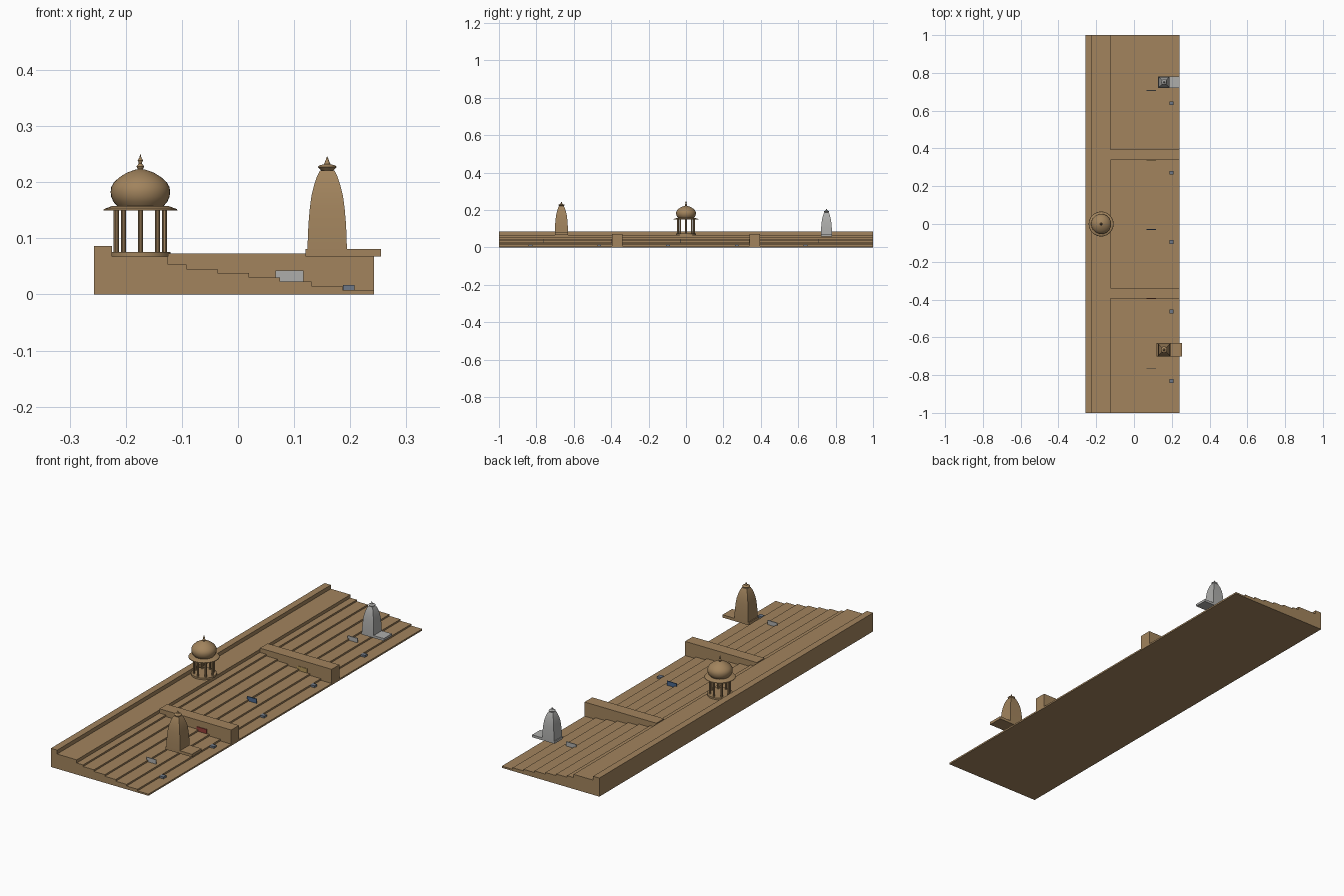
import bpy, bmesh, math

if "Cube" in bpy.data.objects:
    bpy.data.objects.remove(bpy.data.objects["Cube"])


def material(name, rgb):
    m = bpy.data.materials.new(name)
    m.diffuse_color = (*rgb, 1)
    m.use_nodes = True
    m.node_tree.nodes["Principled BSDF"].inputs["Base Color"].default_value = m.diffuse_color
    return m


STONE = material("sandstone", (0.36, 0.23, 0.11))
PALE = material("pale_stone", (0.42, 0.42, 0.41))
SLATE = material("slate", (0.16, 0.19, 0.24))
BLUE = material("blue_cloth", (0.07, 0.14, 0.27))
RED = material("red_cloth", (0.30, 0.05, 0.04))
OCHRE = material("ochre_cloth", (0.45, 0.30, 0.10))


def finish(name, bm, mat, smooth=False):
    bmesh.ops.recalc_face_normals(bm, faces=bm.faces)
    me = bpy.data.meshes.new(name)
    bm.to_mesh(me)
    bm.free()
    me.materials.append(mat)
    ob = bpy.data.objects.new(name, me)
    bpy.context.collection.objects.link(ob)
    if smooth:
        bpy.ops.object.select_all(action='DESELECT')
        ob.select_set(True)
        bpy.context.view_layer.objects.active = ob
        bpy.ops.object.shade_smooth_by_angle(angle=math.radians(35))
    return ob


def box(name, x, y, z, mat):
    bm = bmesh.new()
    bmesh.ops.create_cube(bm, size=1)
    for v in bm.verts:
        v.co = [(a + b) / 2 + c * (b - a) for (a, b), c in zip((x, y, z), v.co)]
    return finish(name, bm, mat)


def lathe(name, profile, centre, mat, sides=32, scale=1.0, smooth=True):
    # profile of (radius, height); four sides gives a square plan
    bm = bmesh.new()
    turn, k = (math.pi / 4, math.sqrt(2)) if sides == 4 else (0, 1)
    rings = []
    for r, z in profile:
        rings.append([bm.verts.new((
            centre[0] + scale * k * r * math.cos(turn + math.tau * i / sides),
            centre[1] + scale * k * r * math.sin(turn + math.tau * i / sides),
            centre[2] + scale * z)) for i in range(sides)])
    for lo, hi in zip(rings, rings[1:]):
        for i in range(sides):
            j = (i + 1) % sides
            bm.faces.new((lo[i], lo[j], hi[j], hi[i]))
    bm.faces.new(rings[0][::-1])
    bm.faces.new(rings[-1])
    return finish(name, bm, mat, smooth)


# Back wall, upper terrace and stacked steps
LONG = (-1, 1)
box("back_wall", (-0.257, -0.225), LONG, (0, 0.086), STONE)
box("terrace", (-0.225, -0.125), LONG, (0, 0.068), STONE)
for i in range(7):
    box(f"step_{i + 1}", (-0.125, 0.242 - 0.0557 * i), LONG,
        (0.0076 * i, 0.0076 * (i + 1)), STONE)

# Two piers dividing the steps
for s in (-1, 1):
    yc = 0.367 * s
    box("pier", (-0.125, 0.242), (yc - 0.028, yc + 0.028), (0, 0.073), STONE)

# Round domed pavilion
C = (-0.174, 0, 0)
lathe("pavilion_base", [(0.054, 0.068), (0.054, 0.076)], C, STONE)
for i in range(8):
    a = math.tau * i / 8
    lathe("pavilion_column", [(0.0045, 0.075), (0.0045, 0.153)],
          (C[0] + 0.043 * math.cos(a), 0.043 * math.sin(a), 0), STONE, 10)
lathe("pavilion_eave", [(0.048, 0.151), (0.066, 0.150), (0.065, 0.152), (0.049, 0.158)],
      C, STONE)
lathe("pavilion_dome", [(0.041, 0.157), (0.048, 0.165), (0.052, 0.174), (0.053, 0.183),
                        (0.052, 0.191), (0.047, 0.200), (0.037, 0.209), (0.024, 0.217),
                        (0.010, 0.222), (0.003, 0.2235)], C, STONE)
lathe("pavilion_finial", [(0.004, 0.222), (0.007, 0.228), (0.003, 0.233), (0.003, 0.235),
                          (0.005, 0.239), (0.002, 0.243), (0.0003, 0.250)], C, STONE, 16)

# Curved spire shrines on overhanging slabs
TOWER = [(0.035, 0), (0.0345, 0.025), (0.033, 0.05), (0.031, 0.073), (0.028, 0.095),
         (0.023, 0.115), (0.018, 0.130), (0.013, 0.140)]
CROWN = [(0.010, 0.139), (0.013, 0.142), (0.017, 0.146), (0.014, 0.149), (0.006, 0.151),
         (0.004, 0.155), (0.0003, 0.165)]
for y, z, s, mat in ((-0.666, 0.081, 1.0, STONE), (0.751, 0.069, 0.85, PALE)):
    pos = (0.159, y, z)
    box("shrine_slab", (0.159 - 0.039 * s, 0.159 + 0.096 * s),
        (y - 0.035 * s, y + 0.035 * s), (z - 0.013 * s, z), mat)
    lathe("shrine_spire", TOWER, pos, mat, 4, s)
    lathe("shrine_crown", CROWN, pos, mat, 16, s)

# Hanging cloths and small blocks along the lower steps
for i, mat in enumerate((PALE, RED, BLUE, OCHRE, PALE)):
    y = -0.7635 + 0.3675 * i
    box("cloth", (0.067, 0.117), (y - 0.002, y + 0.002), (0.023, 0.043), mat)
    y = -0.831 + 0.3675 * i
    box("small_block", (0.187, 0.208), (y - 0.010, y + 0.010), (0.008, 0.017), SLATE)
